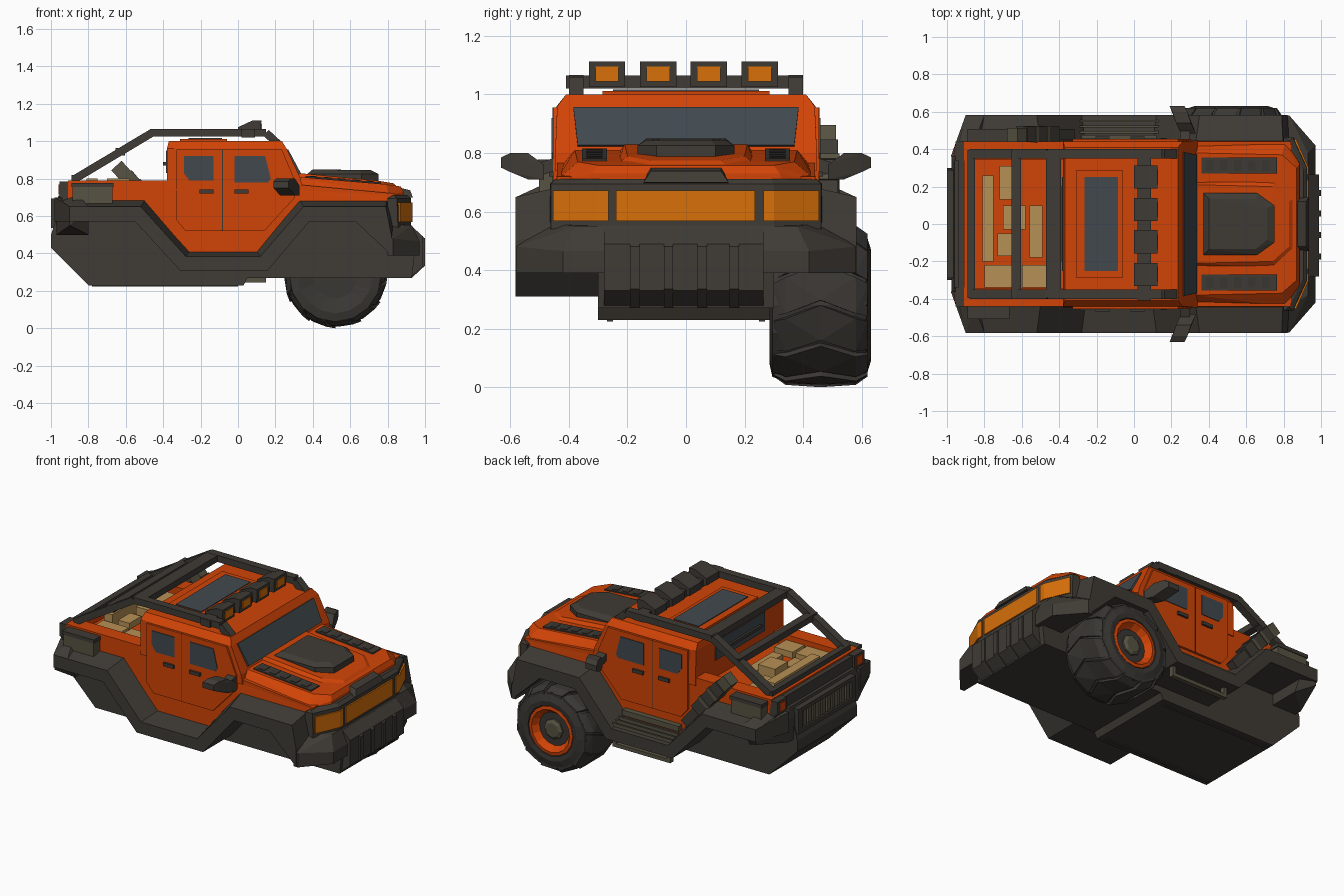
import bpy, bmesh, math
from mathutils import Vector

def material(name, rgb):
    m = bpy.data.materials.new(name)
    m.diffuse_color = (*rgb, 1)
    return m

ORANGE = material("orange_paint", (0.64, 0.057, 0.002))
BLACK = material("dark_trim", (0.050, 0.044, 0.036))
RUBBER = material("rubber", (0.042, 0.038, 0.033))
GLASS = material("glass", (0.053, 0.066, 0.076))
AMBER = material("amber_lamp", (0.68, 0.160, 0.003))
TAN = material("tan_cargo", (0.47, 0.28, 0.09))
OLIVE = material("olive_metal", (0.095, 0.086, 0.055))

def finish(name, bm, mat):
    bmesh.ops.recalc_face_normals(bm, faces=bm.faces[:])
    me = bpy.data.meshes.new(name)
    bm.to_mesh(me)
    bm.free()
    me.materials.append(mat)
    ob = bpy.data.objects.new(name, me)
    bpy.context.collection.objects.link(ob)
    return ob

def hull(name, pts, mat):
    bm = bmesh.new()
    for p in pts:
        bm.verts.new(p)
    bmesh.ops.convex_hull(bm, input=bm.verts[:])
    junk = [v for v in bm.verts if not v.link_faces]
    bmesh.ops.delete(bm, geom=junk, context='VERTS')
    bmesh.ops.dissolve_limit(bm, angle_limit=0.01, verts=bm.verts[:], edges=bm.edges[:])
    return finish(name, bm, mat)

def box(name, x0, x1, y0, y1, z0, z1, mat):
    return hull(name, [(x, y, z) for x in (x0, x1) for y in (y0, y1) for z in (z0, z1)], mat)

def sym(pts):
    return [(x, s * y, z) for x, y, z in pts for s in (1, -1)]

def loft(name, a, ya, b, yb, mat):
    """Join side profile a (x, z) at ya to profile b at yb."""
    bm = bmesh.new()
    A = [bm.verts.new((x, ya, z)) for x, z in a]
    B = [bm.verts.new((x, yb, z)) for x, z in b]
    bm.faces.new(A)
    bm.faces.new(B[::-1])
    for i in range(len(A)):
        j = (i + 1) % len(A)
        bm.faces.new((A[i], B[i], B[j], A[j]))
    return finish(name, bm, mat)

def prism(name, pts, y0, y1, mat):
    return loft(name, pts, y0, pts, y1, mat)

def beam(name, p, q, w, mat, h=None):
    p, q = Vector(p), Vector(q)
    d = (q - p).normalized()
    side = d.cross(Vector((0, 0, 1))).normalized()
    up = side.cross(d)
    h = h or w
    return hull(name, [c + side * i * w / 2 + up * j * h / 2 for c in (p, q) for i in (1, -1) for j in (1, -1)], mat)

def lathe(name, prof, cx, cz, mat, n=16):
    """Spin (radius, y) profile around a y axis."""
    bm = bmesh.new()
    rings = [[bm.verts.new((cx + r * math.sin(2 * math.pi * i / n), y, cz + r * math.cos(2 * math.pi * i / n)))
              for i in range(n)] for r, y in prof]
    for a, b in zip(rings, rings[1:]):
        for i in range(n):
            bm.faces.new((a[i], a[(i + 1) % n], b[(i + 1) % n], b[i]))
    bm.faces.new(rings[0])
    bm.faces.new(rings[-1])
    return finish(name, bm, mat)

# Belly, under tray frame and arch liner
prism("belly", [(-.965, .62), (-.98, .56), (-1, .50), (-1, .43), (-.8, .23), (.03, .23), (.05, .27), (.93, .27), (.95, .45), (.9, .6)], -.3, .3, BLACK)
for s in (1, -1):
    box("belly_rail", -.78, 0, s * .25, s * .27, .224, .235, BLACK)
prism("arch_liner", [(-.92, .57), (-.55, .57), (-.31, .31), (.16, .31), (.38, .57), (.84, .57), (.84, .61), (.36, .61),
                     (.135, .38), (-.295, .38), (-.535, .61), (-.92, .61)], -.443, .443, BLACK)

# Lower body tub, bed floor sits lower than its walls
tub = [(-.91, .60), (-.54, .60), (-.30, .37), (.14, .37), (.37, .60), (.84, .60), (.84, .72), (.3, .77), (-.38, .77), (-.38, .72), (-.91, .72)]
prism("lower_body", tub, -.44, .44, ORANGE)
for s in (1, -1):
    box("bed_side", -.91, -.37, s * .345, s * .44, .71, .79, ORANGE)
box("bed_tail", -.91, -.865, -.35, .35, .71, .79, ORANGE)

# Cab, roof and glass
hull("cab", sym([(-.38, .447, .74), (.345, .447, .74), (.335, .447, .80), (-.38, .442, .96), (.26, .44, .96),
                 (-.37, .41, 1.0), (.235, .41, 1.0)]), ORANGE)
hull("windshield", sym([(.332, .37, .825), (.337, .37, .827), (.263, .385, .955), (.268, .385, .957), (.32, .37, .82), (.25, .38, .95)]), GLASS)
box("rear_window", -.386, -.37, -.25, .25, .83, .95, GLASS)
box("rear_window_guard", -.40, -.38, -.2, .2, .87, .89, BLACK)
box("sunroof_frame", -.31, -.06, -.285, .285, .99, 1.012, ORANGE)
box("sunroof_glass", -.265, -.085, -.25, .25, 1.0, 1.017, GLASS)

# Hood with raised panel, scoop and vents
hull("hood", sym([(.3, .445, .68), (.82, .445, .66), (.885, .34, .66), (.3, .44, .74), (.81, .44, .71), (.885, .32, .73),
                  (.32, .38, .81), (.79, .37, .77), (.87, .30, .758)]), ORANGE)
hull("hood_raised_panel", sym([(.32, .235, .79), (.76, .235, .76), (.86, .14, .75), (.32, .21, .83), (.74, .20, .79), (.83, .12, .775)]), ORANGE)
hull("hood_scoop", sym([(.37, .165, .79), (.66, .165, .78), (.75, .10, .77), (.37, .165, .825), (.66, .165, .825), (.75, .10, .825),
                        (.40, .135, .85), (.65, .135, .845), (.71, .085, .845)]), BLACK)
for s in (1, -1):
    def strip(name, x0, x1, y0, y1, lift, mat):
        z = lambda x: .814 - .085 * (x - .32) + lift
        hull(name, [(x, s * y, z(x) + d) for x in (x0, x1) for y in (y0, y1) for d in (0, -.02)], mat)
    strip("hood_vent", .36, .765, .27, .355, .004, BLACK)
    for i in range(5):
        strip("vent_slot", .385 + i * .075, .425 + i * .075, .285, .34, .007, RUBBER)

# Grille with wraparound lamps
hull("grille", sym([(.8, .465, .54), (.855, .462, .54), (.925, .30, .54), (.8, .465, .695), (.85, .462, .695), (.925, .30, .695),
                    (.83, .445, .712), (.905, .29, .712)]), BLACK)
box("centre_lamp", .90, .934, -.24, .235, .567, .672, AMBER)
for s in (1, -1):
    hull("corner_lamp", [(x, s * y, z) for x, y in ((.934, .265), (.934, .30), (.866, .455), (.84, .44), (.9, .265)) for z in (.567, .672)], AMBER)
hull("grille_cap", sym([(.85, .145, .69), (.935, .145, .70), (.92, .12, .738), (.85, .12, .755)]), BLACK)

# Front bumper and ribbed skid plate
hull("front_bumper", sym([(.80, .58, .39), (.83, .58, .39), (.97, .42, .39), (.80, .58, .48), (.83, .58, .48), (.97, .42, .465),
                          (.80, .46, .56), (.93, .38, .55)]), BLACK)
prism("skid_plate", [(.85, .27), (.92, .27), (.99, .33), (.99, .49), (.935, .54), (.85, .54)], -.28, .265, BLACK)
for y in (-.175, -.06, .055, .165):
    prism("skid_rib", [(.9, .27), (.93, .27), (1, .335), (1, .48), (.945, .53), (.9, .5)], y - .016, y + .016, BLACK)

# Side flares running over the arches and down along the sill
outer = [(-.9, .65), (-.52, .65), (-.28, .385), (.12, .385), (.35, .65), (.79, .65), (.82, .5), (.82, .39),
         (.63, .57), (.38, .57), (.16, .31), (-.31, .31), (-.55, .57), (-.9, .57)]
inner = [(-.98, .70), (-.49, .70), (-.25, .42), (.09, .42), (.32, .70), (.80, .70), (.84, .54), (.84, .39),
         (.63, .57), (.38, .57), (.16, .31), (-.31, .31), (-.55, .57), (-.98, .57)]
for s in (1, -1):
    loft("side_flare", outer, s * .582, inner, s * .36, BLACK)

# Rear bumper with ribbed roller and tail lamps
hull("rear_bumper", sym([(-.8, .5, .50), (-.9, .57, .55), (-.97, .35, .50), (-.8, .58, .65), (-.9, .58, .65), (-.975, .36, .65),
                         (-.85, .45, .71), (-.96, .33, .71)]), BLACK)
box("tail_panel", -.94, -.9, -.44, .44, .65, .78, BLACK)
for z0 in (.535, .67):
    box("rear_slot_frame", -1, -.95, -.29, .29, z0, z0 + .025, BLACK)
for s in (1, -1):
    box("rear_slot_end", -1, -.95, s * .25, s * .29, .535, .695, BLACK)
for i in range(10):
    y = -.216 + i * .048
    box("rear_slot_rib", -.995, -.96, y - .016, y + .016, .565, .668, OLIVE)
for s in (1, -1):
    box("tail_lamp_housing", -.955, -.9, s * .34, s * .44, .70, .785, BLACK)
    box("tail_lamp", -.96, -.95, s * .36, s * .42, .715, .77, ORANGE)

# Doors, windows, handles, mirrors and side boxes
door = [(-.33, .955), (.235, .955), (.305, .79), (.305, .70), (.14, .52), (-.28, .52), (-.33, .58)]
for s in (1, -1):
    prism("door", door, s * .43, s * .455, ORANGE)
    box("door_seam", -.085, -.081, s * .44, s * .4565, .52, .955, RUBBER)
    prism("rear_door_window", [(-.29, .92), (-.13, .92), (-.13, .79), (-.26, .79), (-.29, .83)], s * .44, s * .459, GLASS)
    prism("front_door_window", [(-.02, .92), (.145, .92), (.175, .80), (.16, .78), (-.02, .78)], s * .44, s * .459, GLASS)
    for x in (-.205, -.02):
        box("door_handle", x, x + .075, s * .44, s * .468, .72, .742, BLACK)
    hull("mirror_arm", [(x, s * y, z) for y, z in ((.43, .79), (.43, .745), (.52, .76), (.52, .715)) for x in (.245, .30)], BLACK)
    hull("mirror", [(x + d, s * y, z) for y, d, z0, z1 in ((.485, .045, .71, .76), (.54, .02, .71, .80), (.60, 0, .735, .80), (.632, -.015, .75, .785))
                    for x in (.205, .285) for z in (z0, z1)], BLACK)
    box("side_box", -.885, -.67, s * .43, s * .503, .65, .755, OLIVE)
    box("side_box_lid", -.89, -.665, s * .43, s * .508, .755, .778, BLACK)

# Gear on the left side: tread strips, step rail and slanted canister
for y in (.485, .515, .545):
    box("step_tread", -.29, .14, y, y + .012, .39, .428 - (y - .485) * .3, OLIVE)
box("door_step", -.28, .12, .43, .475, .43, .465, OLIVE)
box("step_rail", -.26, .15, .50, .53, .245, .268, OLIVE)
for x in (-.26, .125):
    box("step_rail_post", x, x + .025, .50, .53, .25, .33, OLIVE)
beam("canister", (-.65, .475, .87), (-.55, .475, .76), .075, OLIVE)
beam("canister_body", (-.60, .48, .82), (-.43, .48, .62), .08, BLACK)
for t in (.25, .6):
    beam("canister_ring", (-.60 + .17 * t, .48, .82 - .2 * t), (-.585 + .17 * t, .48, .802 - .2 * t), .09, OLIVE)
beam("canister_foot", (-.43, .48, .62), (-.34, .48, .51), .055, BLACK)

# Roll cage and lamp bar
path = [(-.87, .80), (-.46, 1.045), (.15, 1.045), (.22, .98)]
for s in (1, -1):
    for (xa, za), (xb, zb) in zip(path, path[1:]):
        beam("cage_bar", (xa, s * .375, za), (xb, s * .375, zb), .05, BLACK, .042)
for x, z, w in ((-.43, 1.045, .08), (-.63, .945, .05), (-.87, .80, .04)):
    box("cage_crossbar", x - w / 2, x + w / 2, -.395, .395, z - .02, z + .02, BLACK)
box("lamp_bar", .02, .09, -.41, .40, 1.02, 1.065, BLACK)
for y in (-.27, -.095, .078, .252):
    hull("roof_lamp", [(x, y + d, z) for d in (-.062, .062) for x, z in ((0, 1.03), (.12, 1.025), (.125, 1.112), (.08, 1.112), (0, 1.075))], BLACK)
    box("roof_lamp_lens", .11, .129, y - .04, y + .04, 1.045, 1.095, AMBER)

# Cargo in the bed
for x0, x1, y0, y1, z in ((-.81, -.75, -.2, .26, .80), (-.72, -.65, .13, .31, .76), (-.70, -.58, -.03, .10, .80), (-.80, -.62, -.34, -.22, .76),
                          (-.60, -.47, -.34, -.22, .76), (-.56, -.49, -.18, .10, .75), (-.73, -.65, -.17, -.05, .76)):
    box("cargo_crate", x0, x1, y0, y1, .71, z, TAN)

# Single front wheel with chevron tread
CX, CZ = .52, .28
lathe("tyre", [(.12, .31), (.20, .285), (.245, .295), (.262, .35), (.262, .57), (.245, .615), (.19, .632), (.16, .628), (.15, .59)], CX, CZ, RUBBER)
lathe("rim", [(.155, .57), (.155, .625), (.135, .628), (.115, .60), (.10, .585), (.05, .58)], CX, CZ, ORANGE)
lathe("hub", [(.065, .57), (.065, .60), (.045, .612), (.025, .612)], CX, CZ, OLIVE, 8)
for i in range(12):
    for s in (1, -1):
        pts = []
        for dy, da, r in ((0, 0, .280), (.12, .17, .276), (.16, .22, .25)):
            for wide in (0, .46):
                for drop in (0, .03):
                    a = 2 * math.pi * i / 12 + da + wide
                    rr = r - drop - (.008 if wide else 0)
                    pts.append((CX + rr * math.sin(a), .46 + s * dy, CZ + rr * math.cos(a)))
        hull("tread_lug", pts, RUBBER)
